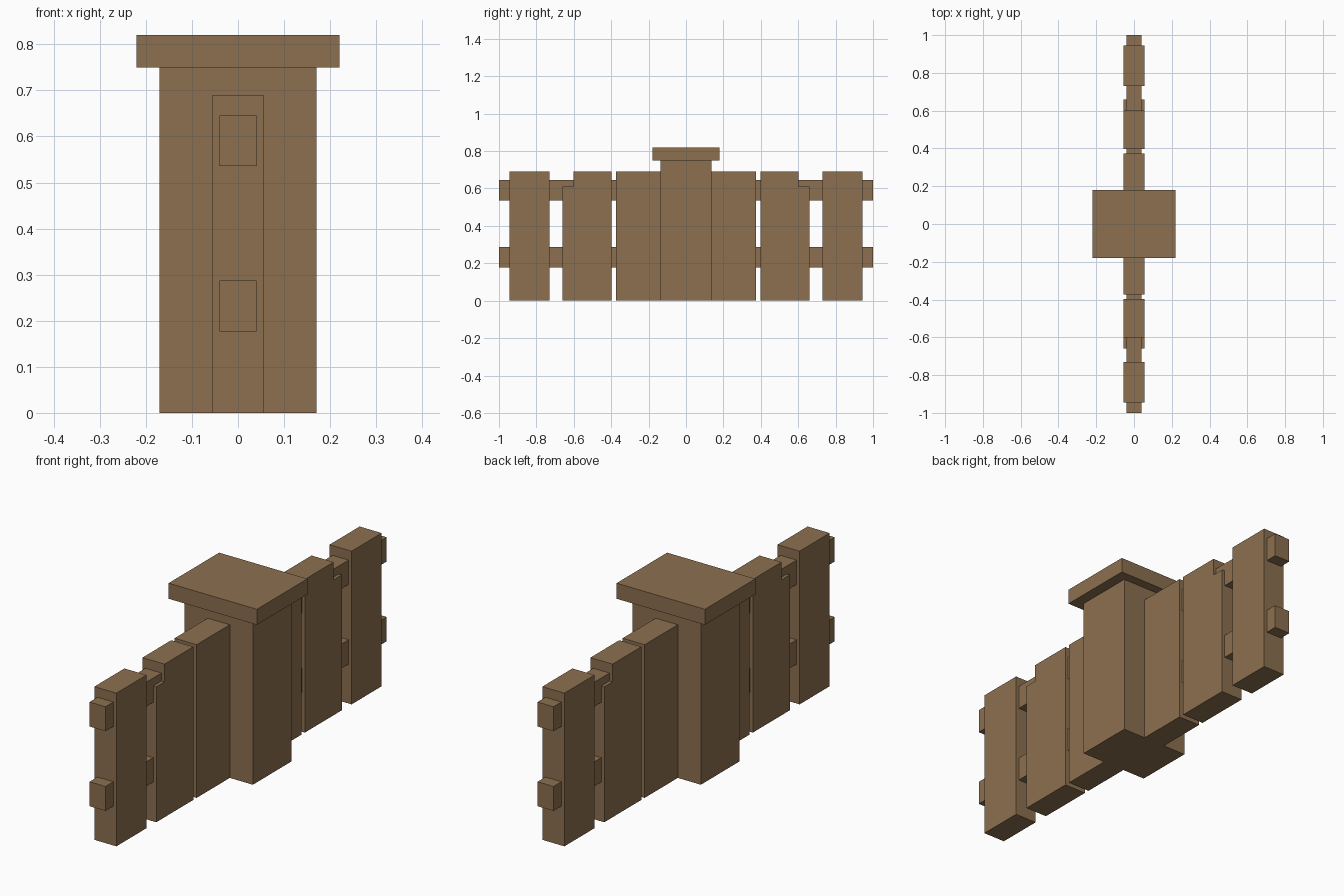
import bpy
import bmesh

if "Cube" in bpy.data.objects:
    bpy.data.objects.remove(bpy.data.objects["Cube"])

wood = bpy.data.materials.new("brown_wood")
wood.diffuse_color = (0.262, 0.162, 0.08, 1.0)
wood.use_nodes = True
wood.node_tree.nodes["Principled BSDF"].inputs["Base Color"].default_value = wood.diffuse_color


def prism(name, half_x, profile):
    """Extrude a (y, z) outline symmetrically along x."""
    bm = bmesh.new()
    face = bm.faces.new([bm.verts.new((-half_x, y, z)) for y, z in profile])
    ext = bmesh.ops.extrude_face_region(bm, geom=[face])
    moved = [g for g in ext["geom"] if isinstance(g, bmesh.types.BMVert)]
    bmesh.ops.translate(bm, vec=(2 * half_x, 0, 0), verts=moved)
    bmesh.ops.recalc_face_normals(bm, faces=bm.faces)
    mesh = bpy.data.meshes.new(name)
    bm.to_mesh(mesh)
    bm.free()
    mesh.materials.append(wood)
    obj = bpy.data.objects.new(name, mesh)
    bpy.context.collection.objects.link(obj)
    return obj


def box(name, half_x, y0, y1, z0, z1):
    return prism(name, half_x, [(y0, z0), (y1, z0), (y1, z1), (y0, z1)])


# Central post with an overhanging cap
box("post", 0.17, -0.137, 0.137, 0.0, 0.75)
box("post_cap", 0.22, -0.18, 0.18, 0.75, 0.82)

# Horizontal rails running the full length
box("lower_rail", 0.04, -1.0, 1.0, 0.177, 0.287)
box("upper_rail", 0.04, -1.0, 1.0, 0.536, 0.646)

# Upright planks, mirrored on both sides of the post
TOP = 0.69
for side, s in (("front", -1), ("back", 1)):
    box(side + "_inner_plank", 0.055, s * 0.11, s * 0.373, 0.0, TOP)
    # Middle plank has a broken outer top corner
    notched = [(0.397, 0), (0.66, 0), (0.66, 0.61), (0.602, 0.61), (0.602, TOP), (0.397, TOP)]
    prism(side + "_notched_plank", 0.055, [(s * y, z) for y, z in notched])
    box(side + "_outer_plank", 0.055, s * 0.73, s * 0.944, 0.0, TOP)
